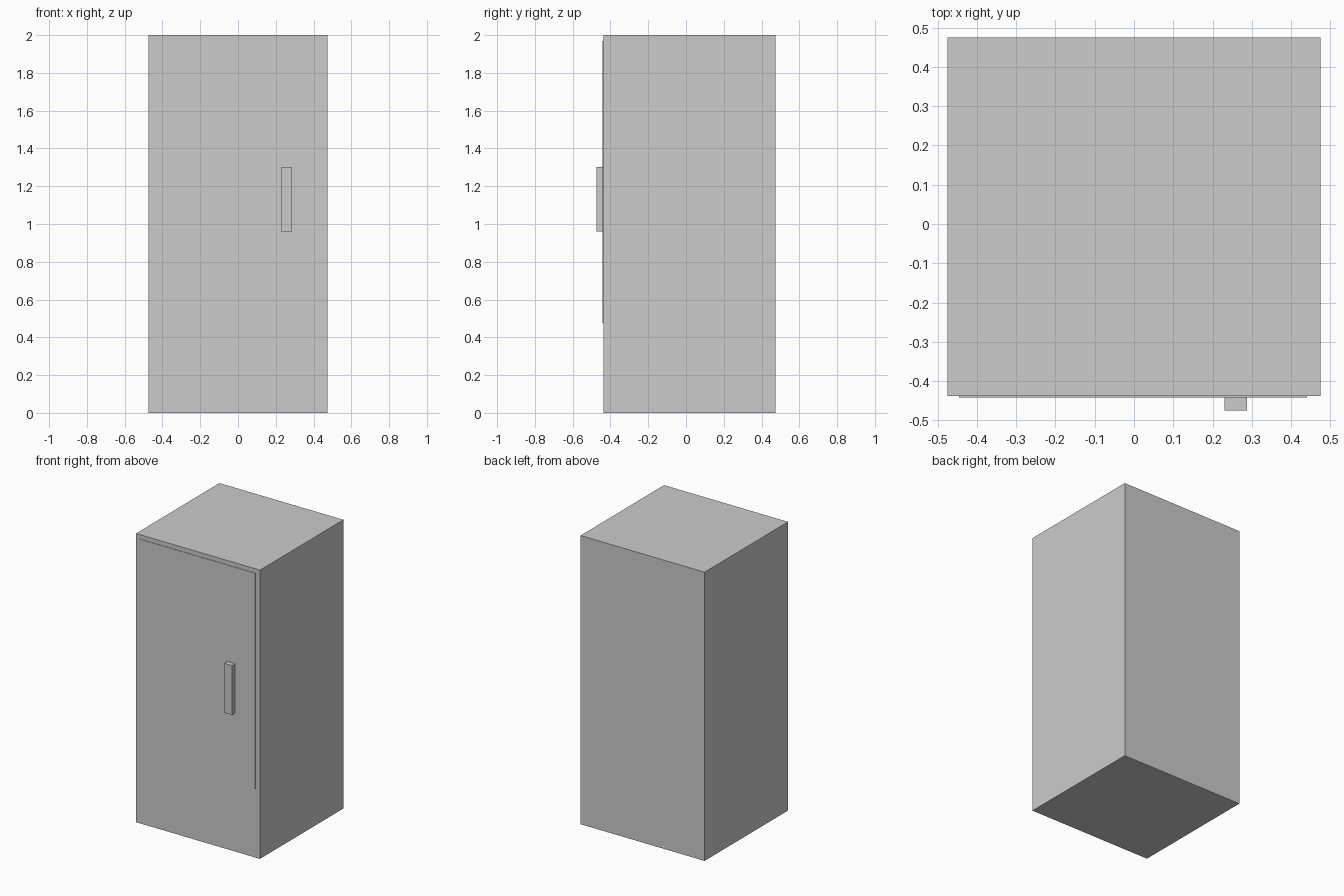
import bpy

if "Cube" in bpy.data.objects:
    bpy.data.objects.remove(bpy.data.objects["Cube"])


def box(name, x, y, z):
    """Add a box spanning the given (min, max) ranges."""
    bpy.ops.mesh.primitive_cube_add(size=1, location=[(a + b) / 2 for a, b in (x, y, z)])
    ob = bpy.context.object
    ob.name = name
    ob.scale = [b - a for a, b in (x, y, z)]
    bpy.ops.object.transform_apply(location=False, rotation=False, scale=True)
    return ob


# Cabinet carcass
box("cabinet_body", (-0.475, 0.475), (-0.438, 0.475), (0, 2))
# Door, almost flush with the front
box("door", (-0.445, 0.44), (-0.441, -0.40), (0.475, 1.97))
# Upright door handle
box("door_handle", (0.23, 0.287), (-0.475, -0.43), (0.96, 1.303))
